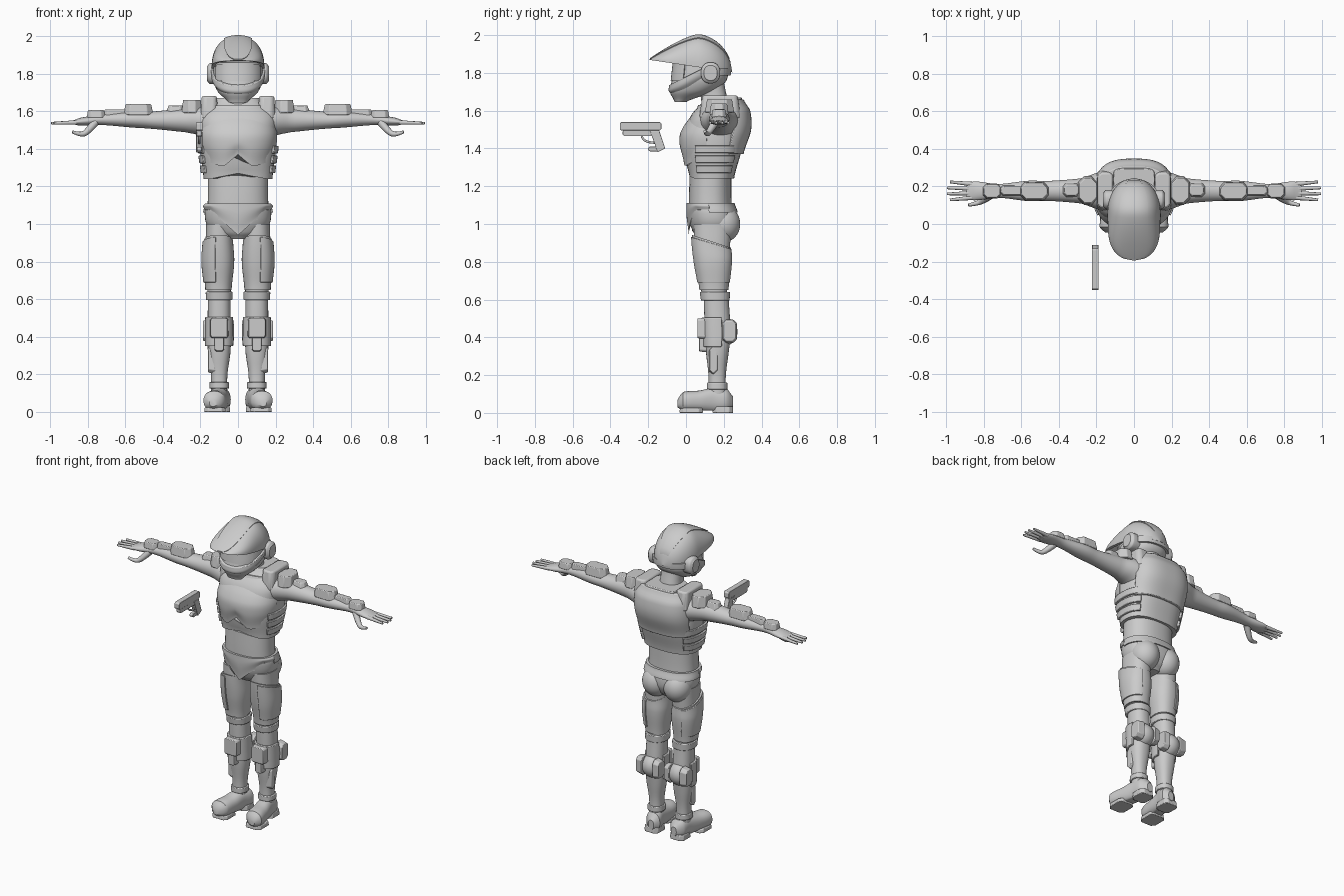
import bpy, bmesh, math
from mathutils import Vector

if "Cube" in bpy.data.objects:
    bpy.data.objects.remove(bpy.data.objects["Cube"])

GREY = (.6, .6, .6, 1)
mat = bpy.data.materials.new("plain grey")
mat.use_nodes = True
mat.diffuse_color = GREY
mat.node_tree.nodes["Principled BSDF"].inputs["Base Color"].default_value = GREY
AXES = {"x": (1, 2, 0), "y": (0, 2, 1), "z": (0, 1, 2)}
LEG = .1


def add_object(name, data, mirror):
    data.materials.append(mat)
    ob = bpy.data.objects.new(name, data)
    bpy.context.collection.objects.link(ob)
    if mirror:
        ob.modifiers.new("mirror", "MIRROR")
    return ob


def finish(name, bm, mirror, bevel=0):
    bmesh.ops.recalc_face_normals(bm, faces=bm.faces)
    me = bpy.data.meshes.new(name)
    bm.to_mesh(me)
    bm.free()
    ob = add_object(name, me, mirror)
    bpy.ops.object.select_all(action="DESELECT")
    ob.select_set(True)
    bpy.context.view_layer.objects.active = ob
    bpy.ops.object.shade_smooth_by_angle(angle=math.radians(35))
    if bevel:
        mod = ob.modifiers.new("bevel", "BEVEL")
        mod.width, mod.segments, mod.limit_method = bevel, 2, "ANGLE"


def section_at(rings, pos):
    """Smoothly interpolated section at a position, with Catmull-Rom tangents."""
    last = len(rings) - 1
    i = max([j for j in range(last) if rings[j][0] <= pos], default=0)
    before, a, b, after = (rings[min(max(j, 0), last)] for j in range(i - 1, i + 3))
    t = (pos - a[0]) / (b[0] - a[0])
    result = [pos]
    for p, q, r, s in list(zip(before, a, b, after))[1:]:
        bend = t * t * (3 - 2 * t)
        ease = t * (1 - t)
        result.append(q + (r - q) * bend + ease * ((1 - t) * (r - p) - t * (s - q)) / 2)
    return result


def loft(name, rings, axis="z", side=0, power=2.3, span=None, arc=None, th=.02, grow=0,
         mirror=False, warp=None, steps=20, bevel=0):
    """Sections are (position, radius, radius, centre). A span trims it; an arc makes a curved plate."""
    u, v, w = AXES[axis]
    lo, hi = span or (rings[0][0], rings[-1][0])
    seg = 40
    bm = bmesh.new()
    loops = []
    for step in range(steps + 1):
        pos, r1, r2, centre = section_at(rings, lo + (hi - lo) * step / steps)
        if arc:
            angles = [math.radians(arc[0] + (arc[1] - arc[0]) * i / seg) for i in range(seg + 1)]
            pts = [(t, grow) for t in angles] + [(t, grow - th) for t in reversed(angles)]
        else:
            pts = [(math.tau * i / seg, grow) for i in range(seg)]
        loop = []
        for t, offset in pts:
            co = Vector()
            cs, sn = math.cos(t), math.sin(t)
            co[u] = side + max(r1 + offset, .001) * math.copysign(abs(cs) ** (2 / power), cs)
            co[v] = centre + max(r2 + offset, .001) * math.copysign(abs(sn) ** (2 / power), sn)
            co[w] = pos
            if warp:
                warp(co)
            loop.append(bm.verts.new(co))
        loops.append(loop)
    for a, b in zip(loops, loops[1:]):
        for i in range(len(a)):
            bm.faces.new((a[i - 1], a[i], b[i], b[i - 1]))
    bm.faces.new(loops[0])
    bm.faces.new(loops[-1])
    finish(name, bm, mirror, bevel)


def plate(name, outline, axis, lo, hi, taper=.85, mirror=True, bevel=.004):
    """Extruded outline whose far side is scaled by taper."""
    u, v, w = AXES[axis]
    mid = sum((Vector(p) for p in outline), Vector((0, 0))) / len(outline)
    bm = bmesh.new()
    ends = []
    for height, scale in ((lo, 1), (hi, taper)):
        end = []
        for p in outline:
            flat = mid.lerp(Vector(p), scale)
            co = Vector()
            co[u], co[v], co[w] = flat.x, flat.y, height
            end.append(bm.verts.new(co))
        ends.append(end)
        bm.faces.new(end)
    near, far = ends
    for i in range(len(near)):
        bm.faces.new((near[i - 1], near[i], far[i], far[i - 1]))
    finish(name, bm, mirror, bevel)


def octagon(a, b, c, d, cut=.02):
    """Rectangle from a to b and c to d with its corners cut off."""
    return [(a + cut, c), (b - cut, c), (b, c + cut), (b, d - cut),
            (b - cut, d), (a + cut, d), (a, d - cut), (a, c + cut)]


def ball(name, centre, radii):
    bm = bmesh.new()
    bmesh.ops.create_uvsphere(bm, u_segments=32, v_segments=20, radius=1)
    bmesh.ops.scale(bm, vec=radii, verts=bm.verts)
    bmesh.ops.translate(bm, vec=centre, verts=bm.verts)
    finish(name, bm, True)


def tube(name, pts, start, end, mirror=True):
    """Round tube along a path, tapering from start to end radius."""
    cu = bpy.data.curves.new(name, "CURVE")
    cu.dimensions, cu.bevel_depth, cu.bevel_resolution, cu.use_fill_caps = "3D", 1, 3, True
    sp = cu.splines.new("NURBS")
    sp.points.add(len(pts) - 1)
    sp.use_endpoint_u, sp.order_u, sp.resolution_u = True, 3, 4
    for i, p in enumerate(pts):
        sp.points[i].co = (*p, 1)
        sp.points[i].radius = start + (end - start) * i / (len(pts) - 1)
    add_object(name, cu, mirror)


# Helmet: rounded behind the crown, drawn out into a peak in front
def dome_section(y):
    crown = .07
    if y < crown:
        u = min(1, (crown - y) / .265)
        width, height = math.sqrt(1 - u ** 4), 1 - u ** 1.3
    else:
        u = min(1, (y - crown) / .175)
        width = height = math.sqrt(1 - u * u)
    return y, .14 * width, .17 * height, 1.84 - .15 * y


dome = [dome_section(.025 - .22 * math.cos(math.pi * i / 24)) for i in range(25)]
loft("helmet_dome", dome, "y", arc=(0, 180), steps=40)
loft("helmet_strip", dome, "y", span=(-.19, .23), arc=(62, 118), grow=.006, steps=30)

# Face, visor, jaw guard and ears
head = [(1.645, .05, .03, -.03), (1.7, .105, .115, .03), (1.76, .13, .145, .07), (1.86, .13, .145, .08)]
loft("face_shell", head)
loft("visor", head, span=(1.76, 1.85), arc=(212, 328), grow=.006)


def jaw_slope(co):
    co.z += (co.y + .09) / 2


loft("jaw_guard", [(1.66, .115, .13, .07), (1.7, .14, .165, .075), (1.735, .145, .17, .08)],
     arc=(165, 375), warp=jaw_slope, bevel=.003)
loft("rear_band", head, span=(1.785, 1.825), arc=(0, 180), grow=.014)
loft("ear_disc", [(.1, .05, .055, 1.8), (.15, .05, .055, 1.8), (.165, .035, .04, 1.8)], "x", side=.13, mirror=True)
loft("neck", [(1.58, .1, .08, .16), (1.66, .07, .07, .15), (1.76, .07, .07, .13)])


# Torso with breastplate, back plate and side straps
def waist_arch(co):
    if co.z < 1.3 and co.y < .15:
        co.z += (1.3 - co.z) / 2 * max(0, 1 - abs(co.x) / .15)


def chest_lobes(co):
    low = min(1, max(0, (1.45 - co.z) / .13))
    co.z += low * (.06 * max(0, 1 - abs(co.x) / .07) + max(0, abs(co.x) - .1) / 3)


torso = [(1.24, .183, .12, .135), (1.4, .203, .153, .142), (1.5, .205, .15, .15), (1.58, .2, .135, .165),
         (1.67, .11, .065, .17)]
loft("torso_armour", torso, power=2.6, warp=waist_arch)
loft("breastplate", [(1.31, .185, .145, .13), (1.42, .207, .175, .14), (1.5, .206, .166, .145), (1.63, .165, .1, .165)],
     arc=(188, 352), warp=chest_lobes)
loft("back_plate", [(1.37, .2, .155, .15), (1.5, .21, .185, .16), (1.6, .205, .18, .16), (1.66, .18, .145, .16)],
     power=2.8, arc=(22, 158), th=.03, bevel=.004)
loft("collar_block", [(1.6, .115, .07, .25), (1.67, .11, .06, .235)], power=5, bevel=.006)
for i in range(3):
    z = 1.27 + i * .053
    loft("side_strap", torso, power=2.6, span=(z, z + .04), arc=(-30, 45), grow=.012, mirror=True, steps=2, bevel=.003)
plate("shoulder_strap", octagon(.105, .2, .07, .29), "z", 1.56, 1.68, bevel=.01)

# Waist, hips and groin
loft("waist", [(1.02, .165, .115, .13), (1.15, .16, .112, .128), (1.29, .16, .11, .13)])
hips = [(.92, .07, .07, .14), (.95, .13, .1, .142), (1, .168, .122, .143), (1.06, .177, .128, .138), (1.11, .168, .12, .13)]
loft("hips", hips)
ball("buttock", (.078, .195, 1), (.088, .092, .098))


def leg_line(co):
    top = 1.11
    rise = .8 * min(1, abs(co.x) / .15)
    co.z = top - (top - co.z) * (1 - rise)


loft("groin_plate", [(.94, .172, .115, .138), (1.04, .178, .127, .138), (1.11, .168, .12, .13)],
     arc=(185, 355), grow=.008, warp=leg_line)
loft("belt_rear", hips, span=(1.06, 1.11), arc=(-5, 185), grow=.008)


# Thighs
def thigh_slope(co):
    co.z += (.13 - co.y) * max(0, co.z - .8) * 3


thigh = [(.65, .07, .077, .148), (.8, .084, .097, .143), (.91, .078, .103, .135)]
loft("inner_thigh", [(.6, .06, .065, .15), (.85, .072, .09, .14), (1, .07, .1, .14)], side=LEG, mirror=True)
loft("thigh_armour", thigh, side=LEG + .004, mirror=True, warp=thigh_slope)
loft("thigh_outer_plate", thigh, side=LEG + .004, span=(.69, .9), arc=(-82, 75), grow=.007, mirror=True,
     warp=thigh_slope, bevel=.002)
loft("thigh_band", [(.595, .07, .076, .155), (.64, .072, .08, .153)], side=LEG, mirror=True, steps=1, bevel=.004)

# Lower legs and knee guards
shin = [(.1, .043, .046, .165), (.2, .044, .046, .165), (.32, .06, .06, .166), (.42, .062, .068, .168), (.62, .06, .066, .16)]
loft("lower_leg", shin, side=LEG, mirror=True)
ball("calf", (LEG, .195, .43), (.073, .078, .078))
loft("knee_guard", shin, side=LEG, span=(.35, .505), arc=(165, 375), grow=.013, mirror=True, bevel=.004)
plate("knee_plate", octagon(.05, .15, .39, .505, .01), "y", .125, .06, .9)
plate("knee_tongue", octagon(.073, .127, .32, .42, .01), "y", .13, .07, .9)
for name, lo, hi in (("calf_pad_outer", .14, .186), ("calf_pad_inner", .06, .02)):
    plate(name, octagon(.19, .27, .37, .495), "x", lo, hi)
plate("shin_side_plate", octagon(.12, .17, .2, .36), "x", .12, .16)


# Boots, toes turned out
def boot_shape(co):
    co.x += (.15 - co.y) / 6
    co.z = max(co.z, .012)


loft("boot", [(-.045, .02, .02, .05), (-.02, .055, .05, .06), (.07, .056, .056, .062), (.15, .05, .066, .068),
              (.22, .05, .06, .065), (.25, .02, .03, .055)], "y", side=LEG, mirror=True, warp=boot_shape)
plate("front_sole", octagon(.066, .18, -.035, .09), "z", 0, .025, .95)
plate("heel", octagon(.042, .146, .14, .25), "z", 0, .035, .95)
loft("ankle_ring", shin, side=LEG, span=(.125, .16), grow=.009, mirror=True, steps=1, bevel=.004)

# Arms, hands and arm plates
loft("arm", [(.13, .11, .105, 1.535), (.2, .095, .08, 1.55), (.28, .067, .064, 1.552), (.46, .053, .046, 1.552),
             (.56, .054, .043, 1.556), (.72, .037, .029, 1.555), (.84, .05, .021, 1.544), (.89, .044, .007, 1.54)],
     "x", side=.176, power=2, steps=40, mirror=True)
for row in (-1.5, -.5, .5, 1.5):
    tip = 1 - .014 * abs(row)
    tube("finger", [(.86, .176 + row * .024, 1.54), (tip, .176 + row * .032, 1.536)], .0125, .007)
tube("thumb", [(.76, .155, 1.54), (.8, .125, 1.49), (.835, .11, 1.472), (.88, .1, 1.49)], .022, .008)
plate("shoulder_plate", octagon(.19, .3, .1, .255, .035), "z", 1.59, 1.66)
plate("upper_arm_plate", octagon(.28, .385, .14, .22), "z", 1.585, 1.63, .7)
plate("forearm_plate", octagon(.45, .61, .125, .225, .03), "z", 1.58, 1.637)
plate("forearm_tongue", octagon(.55, .72, .15, .205), "z", 1.57, 1.61)
plate("wrist_pad", octagon(.705, .805, .135, .215), "z", 1.565, 1.605)

# Floating sidearm
gun_x = -.206
grip = [(-.19, 1.49), (-.14, 1.49), (-.11, 1.4), (-.15, 1.38)]
for name, outline, half in (("sidearm_slide", octagon(-.35, -.13, 1.495, 1.54, .008), .018),
                            ("sidearm_frame", octagon(-.335, -.14, 1.465, 1.5, .008), .014),
                            ("sidearm_foot", octagon(-.2, -.14, 1.385, 1.41, .008), .012),
                            ("sidearm_grip", grip, .016)):
    plate(name, outline, "x", gun_x - half, gun_x + half, 1, mirror=False, bevel=.002)
tube("trigger_guard", [(gun_x, -.235, 1.47), (gun_x, -.23, 1.43), (gun_x, -.16, 1.43)], .006, .006, mirror=False)
